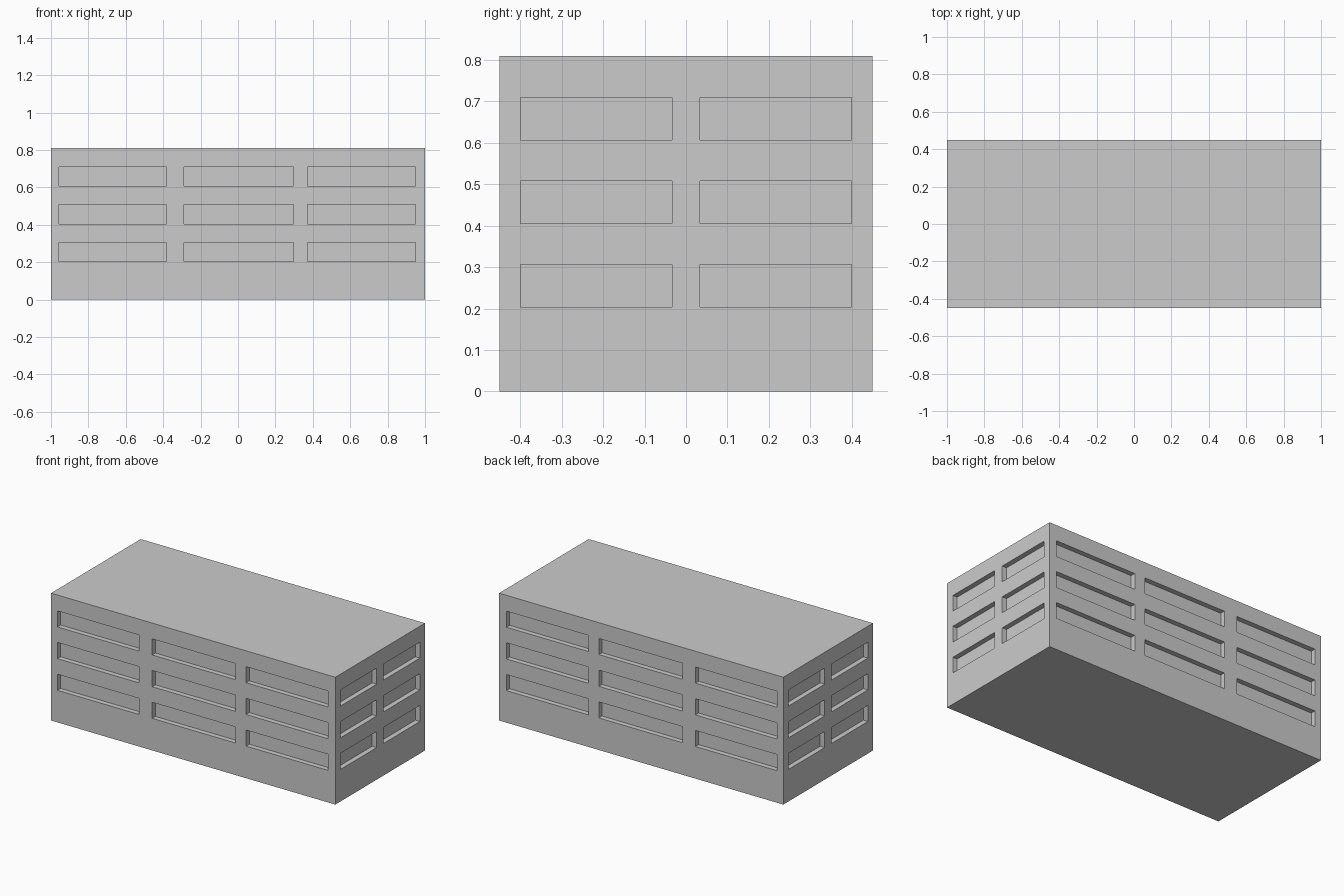
import bpy, bmesh
from mathutils import Matrix, Vector

if "Cube" in bpy.data.objects:
    bpy.data.objects.remove(bpy.data.objects["Cube"])

L, W, H = 2.0, 0.9, 0.81
DEPTH = 0.032   # recess depth of the windows
OUT = 0.05      # cutter overshoot outside the wall


def add_box(bm, x, y, z):
    lo, hi = Vector((x[0], y[0], z[0])), Vector((x[1], y[1], z[1]))
    m = Matrix.Translation((lo + hi) / 2) @ Matrix.Diagonal((*(hi - lo), 1))
    bmesh.ops.create_cube(bm, size=1, matrix=m)


def make_object(name, bm):
    mesh = bpy.data.meshes.new(name)
    bm.to_mesh(mesh)
    bm.free()
    ob = bpy.data.objects.new(name, mesh)
    bpy.context.collection.objects.link(ob)
    return ob


# Building block
bm = bmesh.new()
add_box(bm, (-L / 2, L / 2), (-W / 2, W / 2), (0, H))
building = make_object("building", bm)

# Window cutters: three floors on all four walls
floors = [(0.204, 0.306), (0.405, 0.508), (0.607, 0.709)]
long_spans = [(-0.956, -0.381), (-0.289, 0.298), (0.372, 0.949)]
short_spans = [(-0.4, -0.034), (0.034, 0.4)]

bm = bmesh.new()
for z in floors:
    for side in (-1, 1):
        y = sorted((side * (W / 2 - DEPTH), side * (W / 2 + OUT)))
        for x in long_spans:
            add_box(bm, x, y, z)
        x = sorted((side * (L / 2 - DEPTH), side * (L / 2 + OUT)))
        for y in short_spans:
            add_box(bm, x, y, z)
cutter = make_object("window_cutters", bm)
cutter.hide_render = True
cutter.hide_set(True)

mod = building.modifiers.new("windows", 'BOOLEAN')
mod.operation = 'DIFFERENCE'
mod.solver = 'EXACT'
mod.object = cutter
